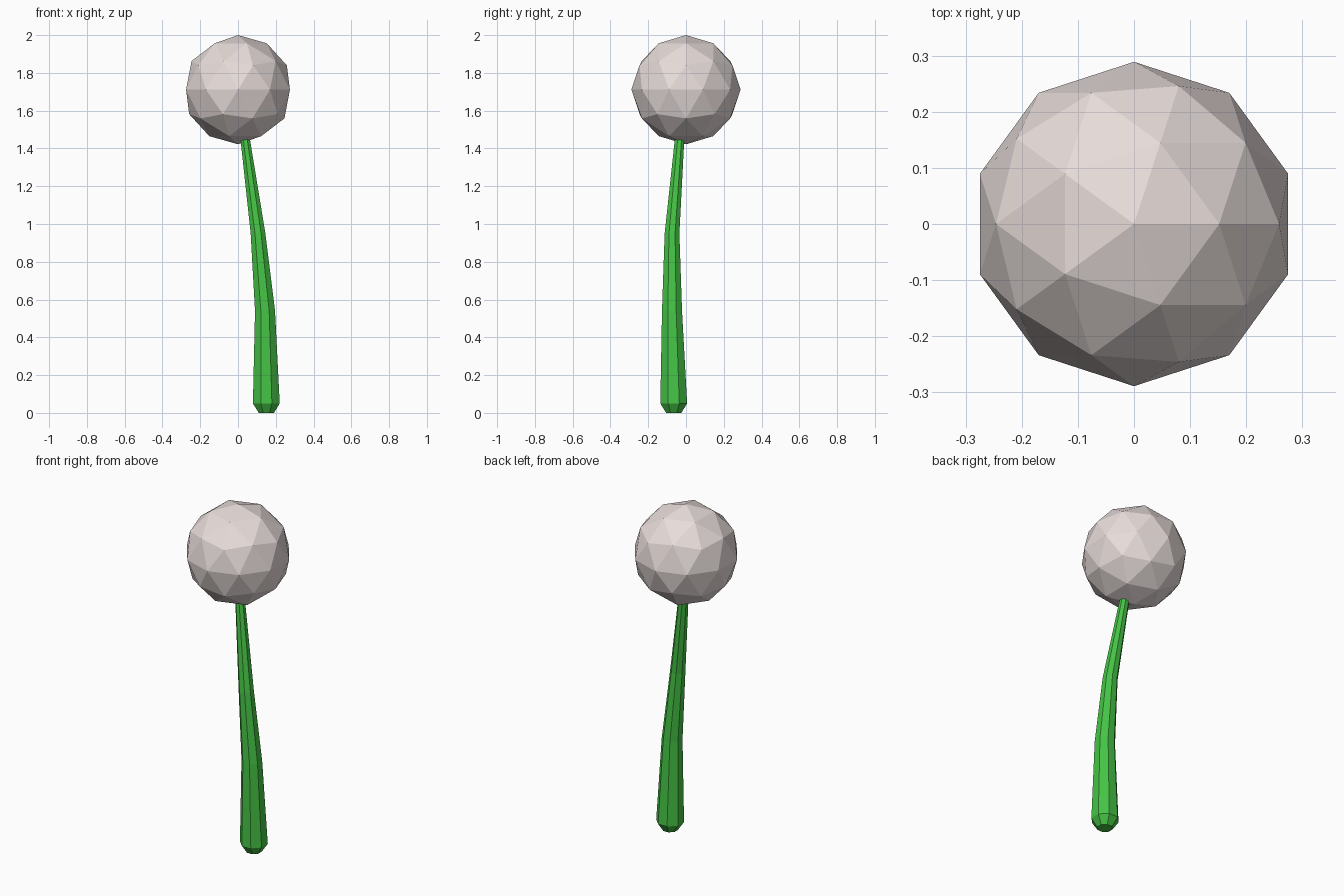
import bpy, bmesh
from math import sin, cos, pi

if "Cube" in bpy.data.objects:
    bpy.data.objects.remove(bpy.data.objects["Cube"])


def material(name, color):
    mat = bpy.data.materials.new(name)
    mat.diffuse_color = (*color, 1)
    mat.use_nodes = True
    mat.node_tree.nodes["Principled BSDF"].inputs["Base Color"].default_value = mat.diffuse_color
    return mat


# Faceted flower head
bpy.ops.mesh.primitive_ico_sphere_add(subdivisions=2, radius=0.289, location=(0, 0, 1.711))
head = bpy.context.object
head.name = "flower_head"
head.data.materials.append(material("pale_fluff", (0.80, 0.72, 0.70)))

# Curved tapering stem: x, y, z, half width across the flats of each octagon ring
SIDES = 8
path = [
    (0.150, -0.065, 0.00, 0.040),
    (0.150, -0.065, 0.05, 0.071),
    (0.143, -0.074, 0.54, 0.053),
    (0.106, -0.074, 0.95, 0.039),
    (0.038, -0.034, 1.45, 0.025),
    (0.018, -0.022, 1.60, 0.020),
]
bm = bmesh.new()
rings = []
for x, y, z, half in path:
    r = half / cos(pi / SIDES)
    angles = [2 * pi * (i + 0.5) / SIDES for i in range(SIDES)]
    rings.append([bm.verts.new((x + r * cos(a), y + r * sin(a), z)) for a in angles])
for low, high in zip(rings, rings[1:]):
    for i in range(SIDES):
        j = (i + 1) % SIDES
        bm.faces.new((low[i], low[j], high[j], high[i]))
bm.faces.new(rings[0][::-1])
bm.faces.new(rings[-1])
mesh = bpy.data.meshes.new("stem")
bm.to_mesh(mesh)
bm.free()
mesh.materials.append(material("stem_green", (0.06, 0.55, 0.06)))
stem = bpy.data.objects.new("stem", mesh)
bpy.context.collection.objects.link(stem)
